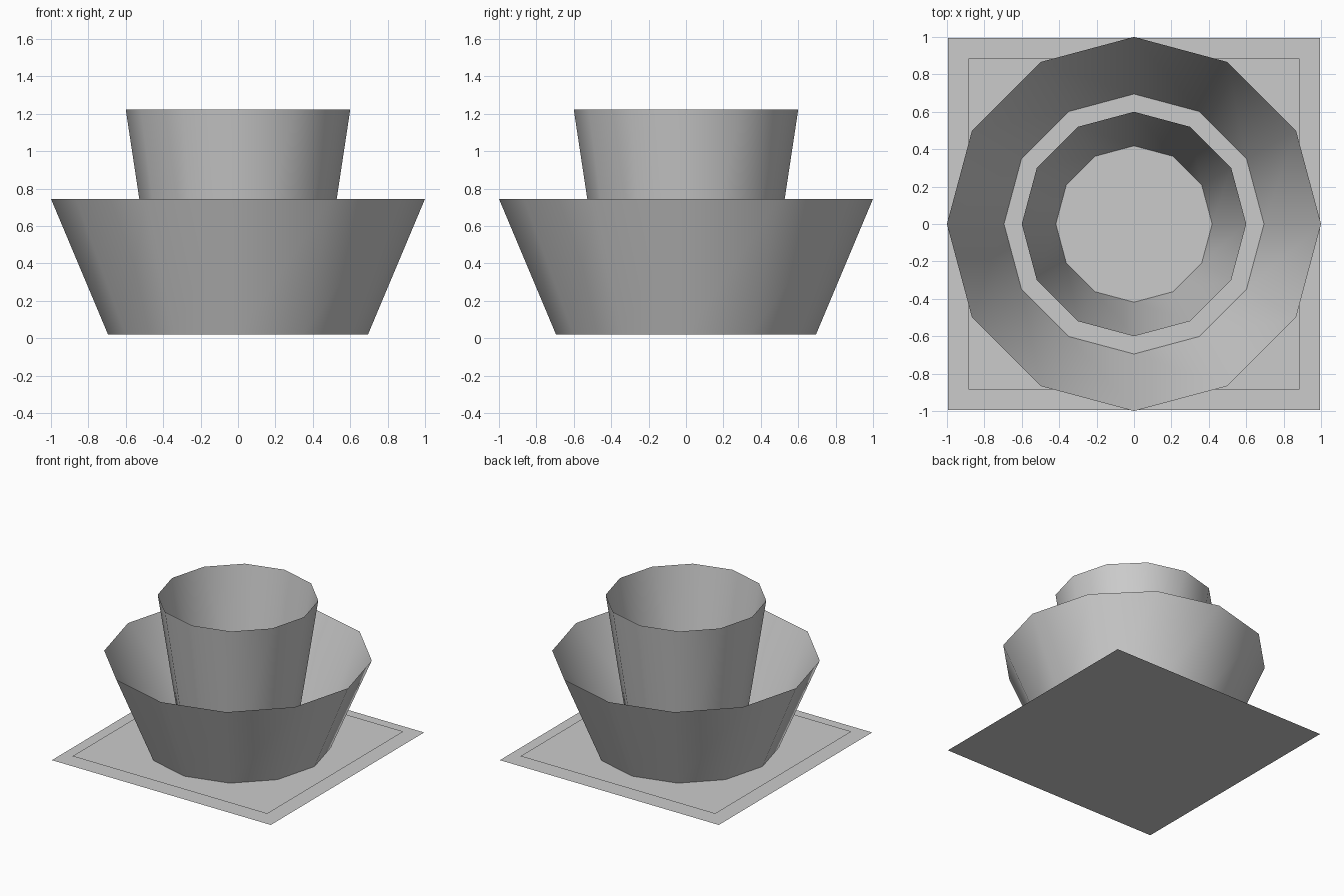
import bpy
import bmesh
import math

if "Cube" in bpy.data.objects:
    bpy.data.objects.remove(bpy.data.objects["Cube"])

grey = bpy.data.materials.new("plain grey")
grey.diffuse_color = (0.6, 0.6, 0.6, 1)
grey.use_nodes = True
grey.node_tree.nodes["Principled BSDF"].inputs["Base Color"].default_value = grey.diffuse_color


def finish(name, bm, smooth=False):
    mesh = bpy.data.meshes.new(name)
    bm.to_mesh(mesh)
    bm.free()
    mesh.materials.append(grey)
    for p in mesh.polygons:
        p.use_smooth = smooth
    obj = bpy.data.objects.new(name, mesh)
    bpy.context.collection.objects.link(obj)
    return obj


def sheet(name, half, z):
    """Thin square ground sheet."""
    bm = bmesh.new()
    bm.faces.new([bm.verts.new((x * half, y * half, z))
                  for x, y in ((-1, -1), (1, -1), (1, 1), (-1, 1))])
    return finish(name, bm)


def flared_ring(name, r_low, r_high, z_low, z_high, sides=12):
    """Open tapered tube without caps."""
    bm = bmesh.new()
    low, high = [[bm.verts.new((r * math.cos(math.tau * i / sides),
                                r * math.sin(math.tau * i / sides), z))
                  for i in range(sides)]
                 for r, z in ((r_low, z_low), (r_high, z_high))]
    for i in range(sides):
        j = (i + 1) % sides
        bm.faces.new((low[i], low[j], high[j], high[i]))
    return finish(name, bm, smooth=True)


# Square sheets under the tubes
sheet("base_sheet", 0.995, 0.0)
sheet("inner_sheet", 0.885, 0.02)

# Wide outer bowl wall and taller inner cup wall
flared_ring("outer_wall", 0.695, 1.0, 0.02, 0.745)
flared_ring("inner_wall", 0.418, 0.6, 0.02, 1.222)
